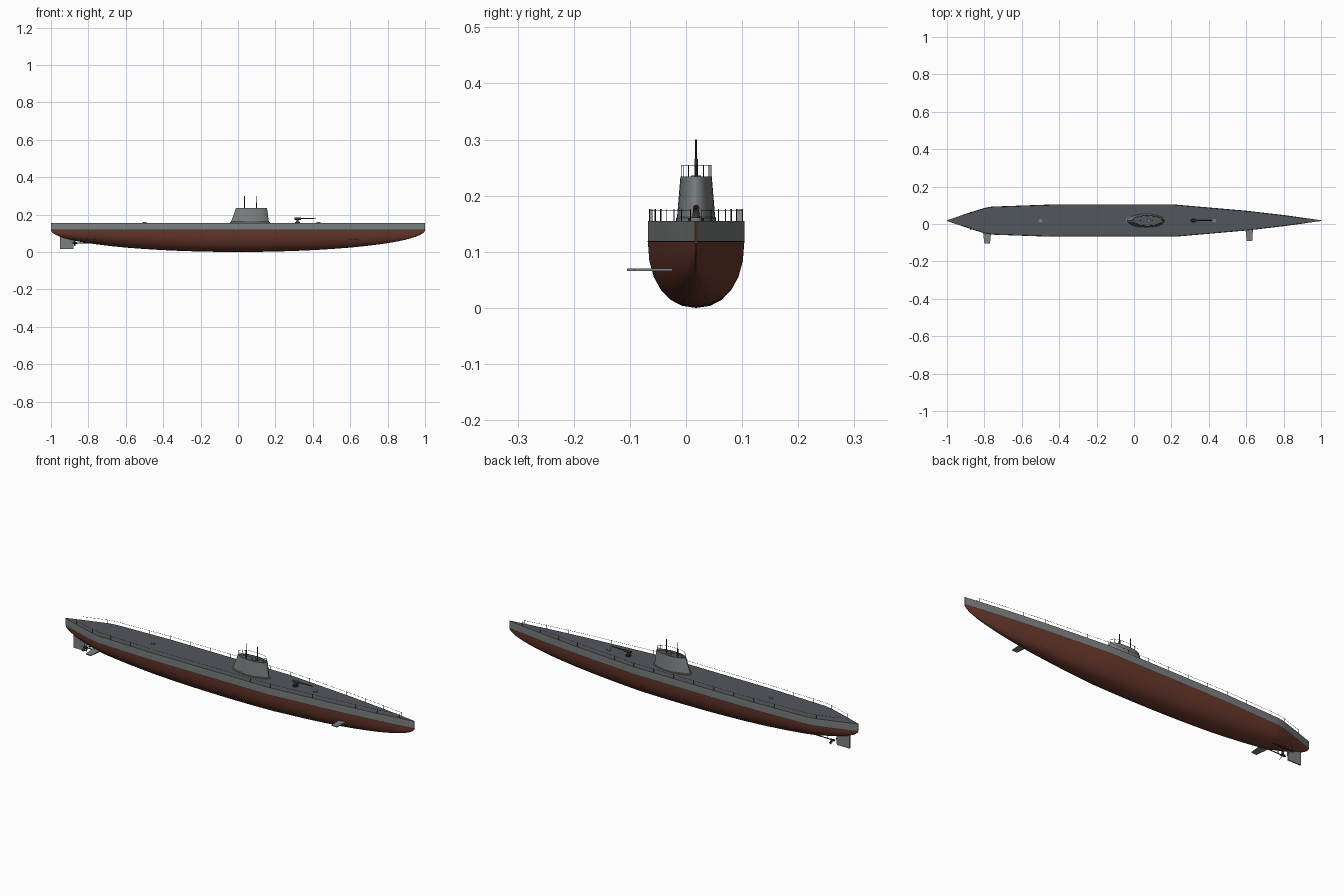
import bpy, bmesh, math
from mathutils import Vector, Matrix

if "Cube" in bpy.data.objects:
    bpy.data.objects.remove(bpy.data.objects["Cube"])

CY = 0.018            # hull centreline
WL, DECK = 0.118, 0.155


def mat(name, col):
    m = bpy.data.materials.new(name)
    m.diffuse_color = (*col, 1)
    m.use_nodes = True
    m.node_tree.nodes["Principled BSDF"].inputs["Base Color"].default_value = m.diffuse_color
    return m


GREY = mat("hull_grey", (0.20, 0.215, 0.215))
DARK = mat("deck_grey", (0.085, 0.097, 0.11))
RED = mat("antifouling_red", (0.14, 0.04, 0.025))
BLACK = mat("dark_metal", (0.03, 0.033, 0.035))


def finish(name, bm, mats, smooth=None):
    bmesh.ops.recalc_face_normals(bm, faces=bm.faces)
    me = bpy.data.meshes.new(name)
    bm.to_mesh(me)
    bm.free()
    for m in mats:
        me.materials.append(m)
    ob = bpy.data.objects.new(name, me)
    bpy.context.collection.objects.link(ob)
    if smooth:
        bpy.ops.object.select_all(action='DESELECT')
        ob.select_set(True)
        bpy.context.view_layer.objects.active = ob
        bpy.ops.object.shade_smooth_by_angle(angle=math.radians(smooth))
    return ob


def rod(bm, a, b, r, r2=None, n=6):
    a, b = Vector(a), Vector(b)
    d = b - a
    m = Matrix.Translation((a + b) / 2) @ d.to_track_quat('Z', 'Y').to_matrix().to_4x4()
    bmesh.ops.create_cone(bm, cap_ends=True, segments=n, radius1=r,
                          radius2=r if r2 is None else r2, depth=d.length, matrix=m)


def loft(bm, rings, closed=True):
    faces = []
    for a, b in zip(rings, rings[1:]):
        n = len(a)
        for i in range(n if closed else n - 1):
            j = (i + 1) % n
            faces.append(bm.faces.new((a[i], a[j], b[j], b[i])))
    return faces


# planform of the hull: x, half beam
PLAN = [(-1, .002), (-.9, .036), (-.8, .068), (-.76, .075), (-.45, .086),
        (.22, .086), (.6, .053), (.8, .030), (1, .002)]


def beam(x):
    for (x0, b0), (x1, b1) in zip(PLAN, PLAN[1:]):
        if x <= x1:
            return b0 + (b1 - b0) * (x - x0) / (x1 - x0)
    return PLAN[-1][1]


# hull: elliptical bottom, upright topsides, flat deck
bm = bmesh.new()
xs = sorted({round(-math.cos(math.pi * i / 40), 4) for i in range(41)} | {p[0] for p in PLAN})
rings = []
for x in xs:
    b, d = beam(x), max(WL * math.sqrt(max(0, 1 - x * x)), 0.003)
    sec = [(b, DECK), (b, WL)]
    for k in range(1, 12):
        t = math.pi * k / 12
        c, s = math.cos(t), math.sin(t)
        sec.append((math.copysign(abs(c) ** .91, c) * b, WL - d * s ** .91))
    sec += [(-b, WL), (-b, DECK)]
    rings.append([bm.verts.new((x, CY + y, z)) for y, z in sec])
loft(bm, rings)
bm.faces.new(rings[0])
bm.faces.new(rings[-1])
bm.normal_update()
for f in bm.faces:
    zs = [v.co.z for v in f.verts]
    f.material_index = 1 if min(zs) > DECK - .001 else 0 if min(zs) > WL - .001 else 2
finish("hull", bm, [GREY, DARK, RED], 25)

# thin boot line along the waterline
bm = bmesh.new()
for s in (-1, 1):
    pts = [[bm.verts.new((x, CY + s * (beam(x) + .0004), WL + z)) for z in (-.001, .001)]
           for x in xs]
    loft(bm, pts, False)
finish("waterline_stripe", bm, [BLACK])

# conning tower with recessed bridge floor
bm = bmesh.new()


def oval(cx, rx, ry, z, n=32):
    return [(cx + rx * math.cos(2 * math.pi * i / n), CY + ry * math.sin(2 * math.pi * i / n), z)
            for i in range(n)]


prof = [(.063, .107, .0355, .152), (.063, .107, .0355, .160), (.064, .101, .034, .162),
        (.072, .083, .028, .234), (.072, .078, .024, .234), (.072, .078, .024, .227)]
rings = [[bm.verts.new(p) for p in oval(*q)] for q in prof]
loft(bm, rings)
floor = bm.faces.new(rings[-1])
floor.material_index = 1
finish("conning_tower", bm, [GREY, DARK], 30)

# bridge rail
bm = bmesh.new()
pts = oval(.072, .080, .0265, .253, 12)
for p, q in zip(pts, pts[1:] + pts[:1]):
    rod(bm, p, q, .0006, n=5)
    rod(bm, (p[0], p[1], .23), (p[0], p[1], .255), .0008, n=5)
finish("bridge_rail", bm, [BLACK])

# periscopes and tower hatch
bm = bmesh.new()
for x in (.035, .1):
    rod(bm, (x, CY, .225), (x, CY, .265), .003, n=10)
    rod(bm, (x, CY, .265), (x, CY, .30), .0018, n=8)
finish("periscopes", bm, [BLACK], 40)
bm = bmesh.new()
rod(bm, (.08, CY, .226), (.08, CY, .236), .009, n=12)
finish("tower_hatch", bm, [GREY], 40)

# deck railings on both sides
bm = bmesh.new()
posts = [-.92 + .115 * i for i in range(17)]
path = sorted(posts + [p[0] for p in PLAN[1:-1]])
for s in (-1, 1):
    def edge(x, z):
        return (x, CY + s * max(beam(x) - .003, .001), z)
    for x in posts:
        rod(bm, edge(x, DECK - .001), edge(x, .176), .0009, n=5)
    for a, b in zip(path, path[1:]):
        if b - a > 1e-4:
            rod(bm, edge(a, .173), edge(b, .173), .0006, n=5)
finish("deck_railings", bm, [BLACK])

# deck gun
bm = bmesh.new()
rod(bm, (.318, CY, .154), (.318, CY, .160), .014, n=16)
rod(bm, (.318, CY, .160), (.318, CY, .176), .007, .005, n=12)
rod(bm, (.302, CY, .178), (.338, CY, .178), .006, n=10)
rod(bm, (.338, CY, .178), (.418, CY, .180), .003, .002, n=8)
finish("deck_gun", bm, [BLACK], 40)

# deck hatches
for name, x in (("aft_hatch", -.5), ("forward_hatch", .43)):
    bm = bmesh.new()
    rod(bm, (x, CY, .154), (x, CY, .161), .010, n=12)
    finish(name, bm, [GREY], 40)


def plate(name, outline, axis, pos, thick):
    # flat plate extruded across the given axis
    bm = bmesh.new()
    rings = []
    for o in (-thick / 2, thick / 2):
        rings.append([bm.verts.new((u, v, pos + o) if axis == 'Z' else (u, pos + o, v))
                      for u, v in outline])
        bm.faces.new(rings[-1])
    loft(bm, rings)
    finish(name, bm, [GREY])


# diving planes (one side only) and rudder
plate("stern_plane", [(-.81, -.02), (-.762, -.02), (-.77, -.105), (-.80, -.105)], 'Z', .068, .004)
plate("bow_plane", [(.595, -.01), (.637, -.01), (.632, -.092), (.602, -.092)], 'Z', .068, .004)
plate("rudder", [(-.953, .09), (-.875, .09), (-.88, .015), (-.953, .015)], 'Y', CY, .006)

# twin shafts with struts and three-bladed propellers
for side, s in (("left", 1), ("right", -1)):
    y = CY + s * .027
    bm = bmesh.new()
    rod(bm, (-.872, y, .048), (-.70, y, .050), .0025, n=8)
    rod(bm, (-.845, y, .048), (-.835, CY + s * .012, .085), .002, n=6)
    rod(bm, (-.885, y, .048), (-.862, y, .048), .002, .005, n=10)
    finish(side + "_shaft", bm, [BLACK], 40)
    bm = bmesh.new()
    for k in range(3):
        m = (Matrix.Translation((-.872, y, .048)) @ Matrix.Rotation(k * 2 * math.pi / 3, 4, 'X')
             @ Matrix.Translation((0, 0, .012)) @ Matrix.Rotation(.6, 4, 'Z')
             @ Matrix.Diagonal((.002, .011, .022, 1)))
        bmesh.ops.create_cube(bm, size=1, matrix=m)
    finish(side + "_propeller", bm, [BLACK])
